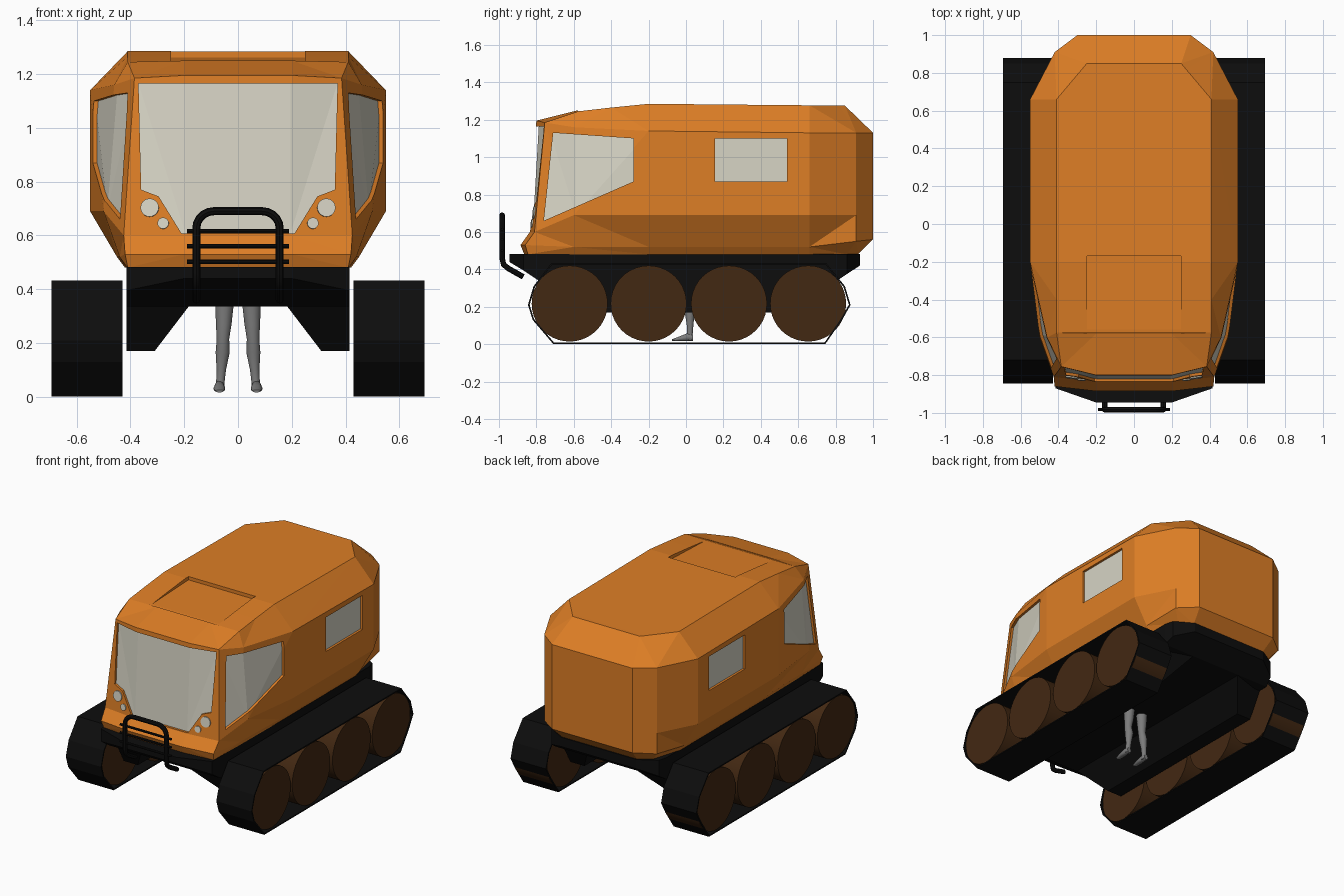
import bpy, bmesh, math
from mathutils import Vector
from mathutils.bvhtree import BVHTree

cube = bpy.data.objects.get("Cube")
if cube:
    bpy.data.objects.remove(cube, do_unlink=True)


def material(name, rgb):
    m = bpy.data.materials.new(name)
    m.use_nodes = True
    m.diffuse_color = (*rgb, 1)
    m.node_tree.nodes["Principled BSDF"].inputs["Base Color"].default_value = (*rgb, 1)
    return m


ORANGE = material("orange paint", (.73, .21, .019))
GLASS = material("pale glass", (.68, .66, .56))
BLACK = material("black metal", (.004, .004, .004))
BROWN = material("brown wheel", (.055, .021, .006))
GREY = material("grey skin", (.2, .2, .2))


def skin(bm, rings, caps=True):
    """Loft rings of equal, even point counts; caps are strips of quads."""
    rows = [[bm.verts.new(p) for p in r] for r in rings]
    n = len(rows[0])
    for a, b in zip(rows, rows[1:]):
        for i in range(n):
            j = (i + 1) % n
            bm.faces.new((a[i], a[j], b[j], b[i]))
    if caps:
        for r in (rows[0], rows[-1]):
            for i in range(n // 2 - 1):
                bm.faces.new((r[i], r[i + 1], r[n - 2 - i], r[n - 1 - i]))


def prism(bm, poly, axis, a, b, caps=True):
    """Extrude a (y, z) or (x, z) polygon along x or y."""
    place = (lambda t, p: (t, *p)) if axis == "x" else (lambda t, p: (p[0], t, p[1]))
    skin(bm, [[place(t, p) for p in poly] for t in (a, b)], caps)


def finish(name, bm, mat, smooth=None):
    bmesh.ops.recalc_face_normals(bm, faces=bm.faces)
    me = bpy.data.meshes.new(name)
    bm.to_mesh(me)
    bm.free()
    ob = bpy.data.objects.new(name, me)
    bpy.context.collection.objects.link(ob)
    if mat:
        me.materials.append(mat)
    activate(ob)
    if smooth:
        bpy.ops.object.shade_smooth_by_angle(angle=math.radians(smooth))
    return ob


def activate(ob):
    bpy.ops.object.select_all(action="DESELECT")
    ob.select_set(True)
    bpy.context.view_layer.objects.active = ob


def both_sides(half):
    return half + [(-p[0], *p[1:]) for p in reversed(half)]


# Cabin: half outlines from nose to tail, stacked from floor to roof
LEVELS = [
    [(.2, -.865, .48), (.41, -.845, .48), (.415, -.6, .48), (.42, -.2, .48),
     (.42, .66, .48), (.36, .86, .48), (.28, .92, .48)],
    [(.2, -.885, .53), (.42, -.86, .53), (.44, -.6, .52), (.45, -.2, .52),
     (.45, .66, .52), (.42, .91, .55), (.3, 1, .56)],
    [(.2, -.835, .6), (.425, -.81, .6), (.5, -.6, .69), (.55, -.2, .69),
     (.55, .66, .69), (.42, .91, .69), (.3, 1, .69)],
    [(.2, -.8, 1.195), (.385, -.755, 1.185), (.46, -.6, 1.16), (.55, -.2, 1.14),
     (.55, .66, 1.13), (.42, .91, 1.13), (.3, 1, 1.13)],
    [(.2, -.58, 1.25), (.41, -.575, 1.245), (.41, -.4, 1.265), (.41, -.2, 1.285),
     (.41, .66, 1.277), (.275, .82, 1.275), (.25, .85, 1.275)],
]


def cabin_mesh():
    bm = bmesh.new()
    skin(bm, [both_sides(level) for level in LEVELS])
    bmesh.ops.recalc_face_normals(bm, faces=bm.faces)
    bmesh.ops.triangulate(bm, faces=bm.faces)
    return bm


bm = cabin_mesh()
surface = BVHTree.FromBMesh(bm)
cabin = finish("cabin", bm, ORANGE)

# Glass core: a slightly smaller cabin seen through the window openings
bm = cabin_mesh()
for v in bm.verts:
    v.co = (v.co.x * .972, v.co.y * .982, min(.9 + (v.co.z - .9) * .98, 1.22))
finish("window_glass", bm, GLASS)

# Window openings and roof hatch recess
bm = bmesh.new()
windscreen = [(.21, .607), (.295, .745), (.36, .77), (.37, 1.165)]
prism(bm, both_sides(windscreen), "y", -1.2, -.7)
side_window = [(-.76, .66), (-.28, .87), (-.28, 1.1), (-.71, 1.13)]
rear_window = [(.155, .87), (.54, .87), (.54, 1.1), (.155, 1.1)]
for s in (1, -1):
    for poly in (side_window, rear_window):
        prism(bm, poly, "x", .38 * s, .7 * s)
prism(bm, [(-.58, 1.246), (-.17, 1.262), (-.17, 1.4), (-.58, 1.4)], "x", -.25, .25)
cutter = finish("opening_cutter", bm, None)
cutter.hide_render = True
cut = cabin.modifiers.new("openings", "BOOLEAN")
cut.object, cut.operation, cut.solver = cutter, "DIFFERENCE", "EXACT"
activate(cabin)
bpy.ops.object.modifier_apply(modifier=cut.name)
bpy.data.objects.remove(cutter, do_unlink=True)

# Headlights lie on the nose panel
for s, side in ((1, "left"), (-1, "right")):
    for label, x, z, r in (("large", .328, .703, .034), ("small", .278, .645, .021)):
        hit, normal, _, _ = surface.ray_cast(Vector((x * s, -2, z)), Vector((0, 1, 0)))
        bm = bmesh.new()
        bmesh.ops.create_cone(bm, cap_ends=True, segments=20, radius1=r, radius2=r, depth=.008)
        lamp = finish(f"{side}_{label}_headlight", bm, GLASS)
        lamp.location = hit + normal * .003
        lamp.rotation_euler = normal.to_track_quat("Z", "Y").to_euler()

# Chassis deck: y, half width, underside height
bm = bmesh.new()
deck = [(-.945, .2, .44), (-.87, .415, .395), (-.78, .415, .335),
        (.8, .415, .335), (.86, .4, .375), (.93, .28, .42)]
skin(bm, [[(w, y, .482), (w, y, z), (-w, y, z), (-w, y, .482)] for y, w, z in deck])
finish("chassis_deck", bm, BLACK)

# Hanging side beams, tapered toward the ground
for s, side in ((1, "left"), (-1, "right")):
    bm = bmesh.new()
    beam = [(.415 * s, .45), (.415 * s, .17), (.31 * s, .17), (.18 * s, .34)]
    prism(bm, beam, "y", -.78, .8)
    for v in bm.verts:
        if v.co.z < .2:
            v.co.y *= .8
    finish(f"{side}_chassis_beam", bm, BLACK)

# Tracks and wheels
belt = [(-.71, .001), (.745, .001), (.835, .13), (.88, .21), (.85, .31), (.75, .433),
        (-.72, .433), (-.815, .31), (-.845, .21), (-.82, .13)]
for s, side in ((1, "left"), (-1, "right")):
    bm = bmesh.new()
    prism(bm, belt, "x", .43 * s, .693 * s, caps=False)
    track = finish(f"{side}_track", bm, BLACK)
    thick = track.modifiers.new("thickness", "SOLIDIFY")
    thick.thickness, thick.offset = .009, -1
    for i, y in enumerate((-.622, -.2, .23, .653)):
        bm = bmesh.new()
        bmesh.ops.create_cone(bm, cap_ends=True, segments=40, radius1=.203, radius2=.203, depth=.25)
        wheel = finish(f"{side}_wheel_{i + 1}", bm, BROWN, 40)
        wheel.location = (.561 * s, y, .217)
        wheel.rotation_euler = (0, math.pi / 2, 0)


def tube(name, points, radius):
    cu = bpy.data.curves.new(name, "CURVE")
    cu.dimensions = "3D"
    cu.bevel_depth, cu.bevel_resolution, cu.use_fill_caps = radius, 2, True
    sp = cu.splines.new("POLY")
    sp.points.add(len(points) - 1)
    for p, co in zip(sp.points, points):
        p.co = (*co, 1)
    ob = bpy.data.objects.new(name, cu)
    bpy.context.collection.objects.link(ob)
    cu.materials.append(BLACK)
    activate(ob)
    bpy.ops.object.convert(target="MESH")
    bpy.ops.object.shade_smooth_by_angle(angle=math.radians(40))


# Front guard: bent hoop and three cross bars
corner = [(.09 + .065 * math.cos(a), -.983, .627 + .063 * math.sin(a))
          for a in (math.pi / 2 * k / 5 for k in range(6))]
foot = [(.155, -.87, .36), (.155, -.95, .405), (.155, -.975, .425), (.155, -.983, .46)]
tube("guard_hoop", both_sides(foot + corner), .015)
for label, z in (("lower", .502), ("middle", .56), ("upper", .615)):
    tube(f"guard_{label}_bar", [(-.19, -.983, z), (.19, -.983, z)], .008)


def ellipse(centre, u, v, n=12):
    c, u, v = Vector(centre), Vector(u), Vector(v)
    return [c + u * math.cos(t) + v * math.sin(t)
            for t in ((k + .5) * math.tau / n for k in range(n))]


# Legs below the floor: x, y, z, radius
shin = [(.05, .015, .35, .036), (.053, .013, .27, .03), (.056, .01, .215, .024),
        (.057, .02, .165, .027), (.062, .022, .1, .018), (.066, .02, .05, .016),
        (.067, .02, .022, .017)]
shoe = [(.037, .014, .018), (.01, .018, .022), (-.03, .022, .014), (-.075, .015, .005)]
for s, side in ((1, "left"), (-1, "right")):
    bm = bmesh.new()
    skin(bm, [ellipse((x * s, y, z), (r, 0, 0), (0, r, 0)) for x, y, z, r in shin])
    finish(f"{side}_leg", bm, GREY, 60)
    bm = bmesh.new()
    skin(bm, [ellipse((.069 * s, y, .016 + h), (w, 0, 0), (0, 0, h)) for y, w, h in shoe])
    finish(f"{side}_foot", bm, GREY, 60)
